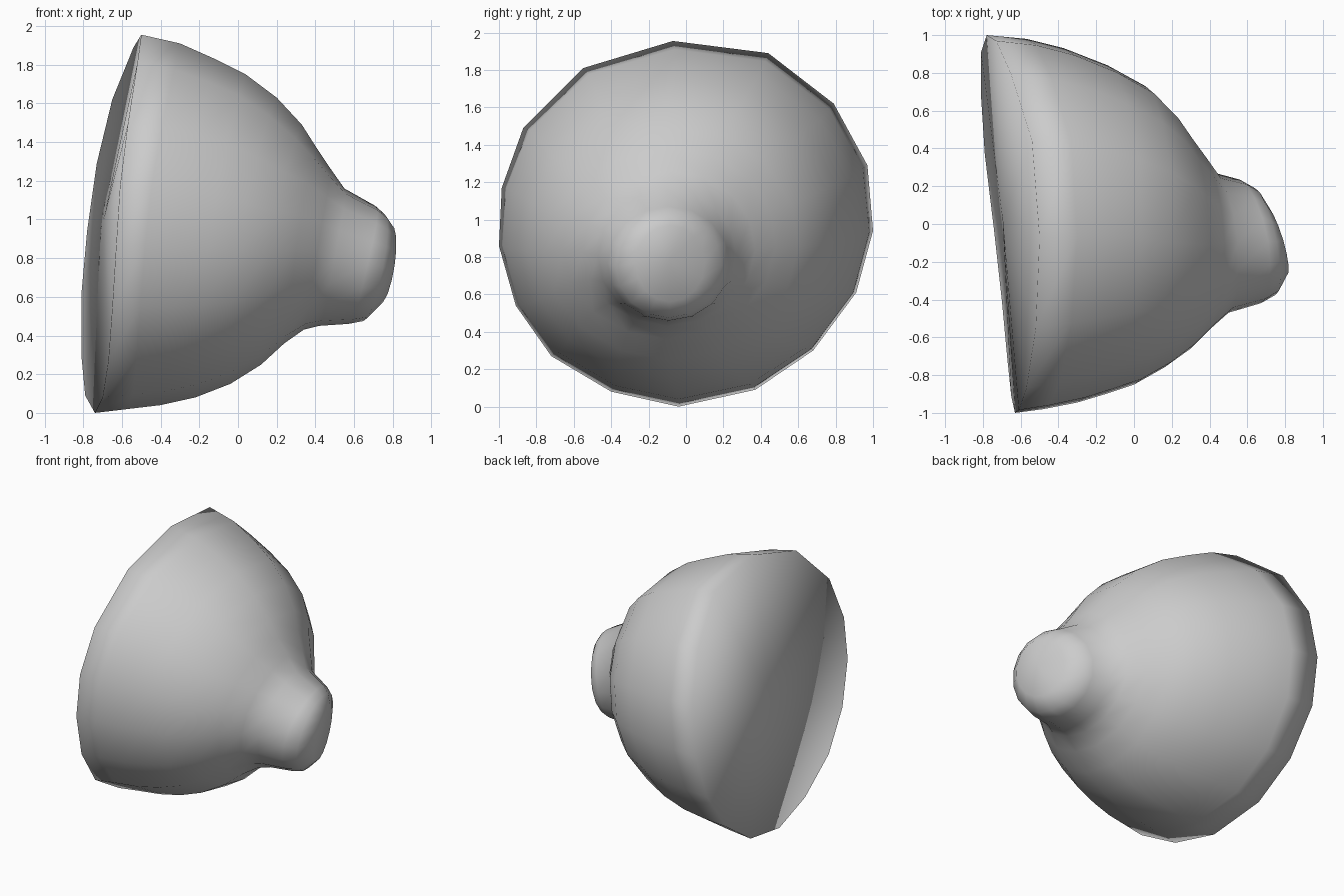
import bpy, bmesh
from math import sin, cos, pi
from mathutils import Vector

if "Cube" in bpy.data.objects:
    bpy.data.objects.remove(bpy.data.objects["Cube"])

SIDES = 16

# Slightly uneven, warped rim: x, y, z from the top round towards +y
RIM = [(-.50, -.07, 1.955), (-.54, .44, 1.89), (-.65, .79, 1.62), (-.73, .97, 1.29),
       (-.78, 1.0, .94), (-.81, .91, .61), (-.81, .68, .30), (-.79, .37, .09),
       (-.74, -.04, 0.0), (-.70, -.40, .08), (-.67, -.72, .27), (-.65, -.91, .54),
       (-.63, -1.0, .86), (-.61, -.985, 1.17), (-.57, -.87, 1.49), (-.52, -.55, 1.81)]

# Tilted rings: top (x, z), +y side (x, y), bottom (x, z), -y side (x, y)
RINGS = [(-.50, 1.955, -.78, 1.0, -.74, 0.0, -.63, -1.0),
         (-.30, 1.91, -.57, .98, -.57, .02, -.48, -.98),
         (-.12, 1.83, -.37, .93, -.40, .04, -.30, -.945),
         (.04, 1.75, -.14, .84, -.22, .08, -.15, -.90),
         (.20, 1.63, .06, .73, -.04, .15, 0.0, -.85),
         (.33, 1.49, .19, .60, .12, .25, .16, -.76),
         (.40, 1.38, .28, .48, .24, .36, .30, -.66),
         (.48, 1.26, .36, .37, .34, .43, .41, -.55),
         (.55, 1.16, .43, .27, .42, .45, .50, -.47),
         (.71, 1.07, .56, .235, .57, .46, .67, -.42),
         (.755, 1.03, .64, .19, .65, .475, .75, -.375),
         (.79, .97, .70, .10, .73, .56, .81, -.27)]


def ring_points(tx, tz, rx, ry, bx, bz, lx, ly):
    """Warped ellipse through four measured points."""
    mean, warp = (tx + rx + bx + lx) / 4, (tx + bx - rx - lx) / 4
    pts = []
    for k in range(SIDES):
        a = 2 * pi * k / SIDES
        pts.append(Vector((mean + (tx - bx) / 2 * cos(a) + (rx - lx) / 2 * sin(a) + warp * cos(2 * a),
                           (ry + ly) / 2 + (ry - ly) / 2 * sin(a),
                           (tz + bz) / 2 + (tz - bz) / 2 * cos(a))))
    return pts


bm = bmesh.new()
offsets = [Vector(r) - p for r, p in zip(RIM, ring_points(*RINGS[0]))]

# Bell with knob: the rim's unevenness fades out towards the neck
loops = []
for i, ring in enumerate(RINGS):
    fade = max(0, 1 - i / 8)
    loops.append([bm.verts.new(p + o * fade) for p, o in zip(ring_points(*ring), offsets)])
for a, b in zip(loops, loops[1:]):
    for k in range(SIDES):
        n = (k + 1) % SIDES
        bm.faces.new((a[k], a[n], b[n], b[k]))

# Triangle fans close the back and the knob tip
for loop, centre in ((loops[0], (-.695, .02, 1.0)), (loops[-1], (.77, -.09, .78))):
    c = bm.verts.new(centre)
    for k in range(SIDES):
        bm.faces.new((loop[k], loop[(k + 1) % SIDES], c))

bmesh.ops.recalc_face_normals(bm, faces=bm.faces)
for f in bm.faces:
    f.smooth = True
mesh = bpy.data.meshes.new("bell_body")
bm.to_mesh(mesh)
bm.free()
bpy.context.collection.objects.link(bpy.data.objects.new("bell_body", mesh))
